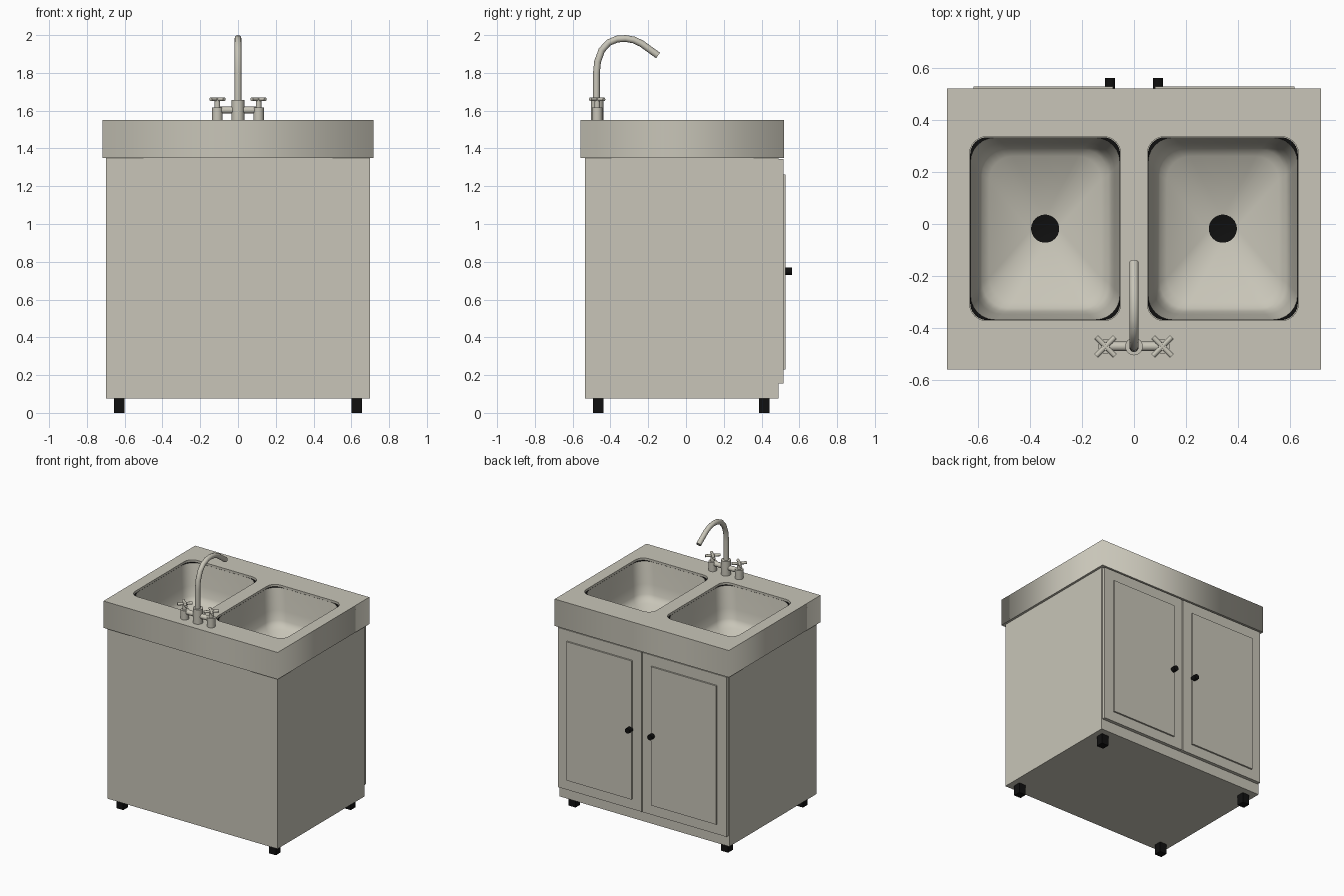
import bpy, bmesh, math
from mathutils import Vector

if "Cube" in bpy.data.objects:
    bpy.data.objects.remove(bpy.data.objects["Cube"])


def material(name, rgb):
    m = bpy.data.materials.new(name)
    m.diffuse_color = (*rgb, 1)
    m.use_nodes = True
    m.node_tree.nodes["Principled BSDF"].inputs["Base Color"].default_value = m.diffuse_color
    return m


STONE = material("warm_grey", (0.58, 0.56, 0.48))
BLACK = material("black", (0.005, 0.005, 0.005))


def add_mesh(name, bm, *mats, smooth=False):
    mesh = bpy.data.meshes.new(name)
    bmesh.ops.recalc_face_normals(bm, faces=bm.faces)
    bm.to_mesh(mesh)
    bm.free()
    ob = bpy.data.objects.new(name, mesh)
    bpy.context.collection.objects.link(ob)
    for m in mats:
        mesh.materials.append(m)
    if smooth:
        select(ob)
        bpy.ops.object.shade_smooth_by_angle(angle=math.radians(40))
    return ob


def select(ob):
    bpy.ops.object.select_all(action='DESELECT')
    ob.select_set(True)
    bpy.context.view_layer.objects.active = ob


def box(name, x, y, z, mat, open_top=False):
    bm = bmesh.new()
    bmesh.ops.create_cube(bm, size=1)
    for v in bm.verts:
        v.co = [r[0] + (c + 0.5) * (r[1] - r[0]) for c, r in zip(v.co, (x, y, z))]
    if open_top:
        top = [f for f in bm.faces if f.calc_center_median().z > z[1] - 1e-4]
        bmesh.ops.delete(bm, geom=top, context='FACES_ONLY')
    return add_mesh(name, bm, mat)


def rod(name, a, b, r, mat, sides=20):
    a, b = Vector(a), Vector(b)
    bm = bmesh.new()
    bmesh.ops.create_cone(bm, cap_ends=True, segments=sides, radius1=r, radius2=r, depth=(b - a).length)
    rot = (b - a).to_track_quat('Z', 'Y')
    for v in bm.verts:
        v.co = rot @ v.co + (a + b) / 2
    return add_mesh(name, bm, mat, smooth=True)


def convert(ob):
    select(ob)
    bpy.ops.object.convert(target='MESH')
    return bpy.context.object


# Basin outline: rounded rectangle around (cx, CY)
CX, CY, HX, HY, SEG = 0.341, -0.018, 0.29, 0.353, 7


def outline(cx, inset, r):
    pts = []
    for k, (sx, sy) in enumerate([(1, 1), (-1, 1), (-1, -1), (1, -1)]):
        for i in range(SEG):
            a = math.radians(90 * k + 90 * i / (SEG - 1))
            pts.append((cx + sx * (HX - inset - r) + r * math.cos(a),
                        CY + sy * (HY - inset - r) + r * math.sin(a)))
    return pts


# Cabinet, open below the counter so the basins can hang inside
box("cabinet", (-0.70, 0.70), (-0.535, 0.49), (0.075, 1.352), STONE, open_top=True)

# Countertop: extruded outline with two holes
cu = bpy.data.curves.new("countertop", 'CURVE')
cu.dimensions, cu.fill_mode, cu.extrude = '2D', 'BOTH', 0.1
rect = [(-0.717, -0.558), (0.717, -0.558), (0.717, 0.52), (-0.717, 0.52)]
for pts in (rect, outline(CX, 0, 0.065), outline(-CX, 0, 0.065)):
    s = cu.splines.new('POLY')
    s.points.add(len(pts) - 1)
    for p, q in zip(s.points, pts):
        p.co = (*q, 0, 1)
    s.use_cyclic_u = True
counter = bpy.data.objects.new("countertop", cu)
bpy.context.collection.objects.link(counter)
counter.location.z = 1.45
cu.materials.append(STONE)
convert(counter)

# Basins: stacked outlines (inset, corner radius, z) running down to a drain
PROFILE = [(0.002, 0.065, 1.535), (0.003, 0.095, 1.535), (0.010, 0.10, 1.48),
           (0.024, 0.10, 1.38), (0.035, 0.10, 1.31), (0.048, 0.10, 1.283),
           (0.075, 0.09, 1.265)]
for side, cx in (("left", -CX), ("right", CX)):
    bm = bmesh.new()
    rings = [[bm.verts.new((*p, z)) for p in outline(cx, i, r)] for i, r, z in PROFILE]
    n = 4 * SEG
    angles = [2 * math.pi * (i + 0.5) / n for i in range(n)]
    rings.append([bm.verts.new((cx + 0.054 * math.cos(a), CY + 0.054 * math.sin(a), 1.17)) for a in angles])
    for k, (lo, hi) in enumerate(zip(rings, rings[1:])):
        for i in range(n):
            j = (i + 1) % n
            f = bm.faces.new((lo[i], lo[j], hi[j], hi[i]))
            f.material_index = 1 if k == 0 else 0     # dark gap at the corners
    bm.faces.new(rings[-1]).material_index = 1        # drain
    basin = add_mesh(side + "_basin", bm, STONE, BLACK, smooth=True)
    # normals must face up into the bowl
    if basin.data.polygons[-1].normal.z < 0:
        basin.data.flip_normals()

# Doors, raised panels, knobs, feet and taps, mirrored left to right
for side, s in (("left", -1), ("right", 1)):
    def span(a, b):
        return tuple(sorted((s * a, s * b)))
    box(side + "_door", span(0.004, 0.694), (0.488, 0.515), (0.155, 1.343), STONE)
    box(side + "_door_panel", span(0.08, 0.617), (0.51, 0.527), (0.23, 1.262), STONE)
    rod(side + "_knob", (s * 0.092, 0.52, 0.75), (s * 0.092, 0.56, 0.75), 0.02, BLACK, 12)
    for end, y in (("front", -0.465), ("back", 0.415)):
        box(f"{end}_{side}_foot", span(0.60, 0.657), (y - 0.028, y + 0.028), (0, 0.08), BLACK)
    x, y = s * 0.109, -0.47
    rod(side + "_tap_base", (x, y, 1.545), (x, y, 1.618), 0.028, STONE)
    rod(side + "_tap_stem", (x, y, 1.61), (x, y, 1.668), 0.015, STONE)
    for i, d in enumerate((1, -1)):
        rod(f"{side}_tap_handle_{i + 1}", (x - 0.036, y - d * 0.036, 1.66),
            (x + 0.036, y + d * 0.036, 1.66), 0.01, STONE, 12)

# Faucet body, crossbar and curved spout
rod("faucet_body", (0, -0.47, 1.545), (0, -0.47, 1.657), 0.034, STONE, 24)
rod("faucet_crossbar", (-0.109, -0.47, 1.603), (0.109, -0.47, 1.603), 0.018, STONE)
PATH = [(-0.474, 1.64), (-0.474, 1.80), (-0.468, 1.86), (-0.446, 1.92), (-0.41, 1.96),
        (-0.365, 1.979), (-0.32, 1.982), (-0.275, 1.974), (-0.235, 1.955), (-0.148, 1.892)]
cu = bpy.data.curves.new("spout", 'CURVE')
cu.dimensions, cu.bevel_depth, cu.bevel_resolution, cu.use_fill_caps = '3D', 0.018, 4, True
s = cu.splines.new('POLY')
s.points.add(len(PATH) - 1)
for p, (y, z) in zip(s.points, PATH):
    p.co = (0, y, z, 1)
spout = bpy.data.objects.new("spout", cu)
bpy.context.collection.objects.link(spout)
cu.materials.append(STONE)
convert(spout)
bpy.ops.object.shade_smooth_by_angle(angle=math.radians(40))
